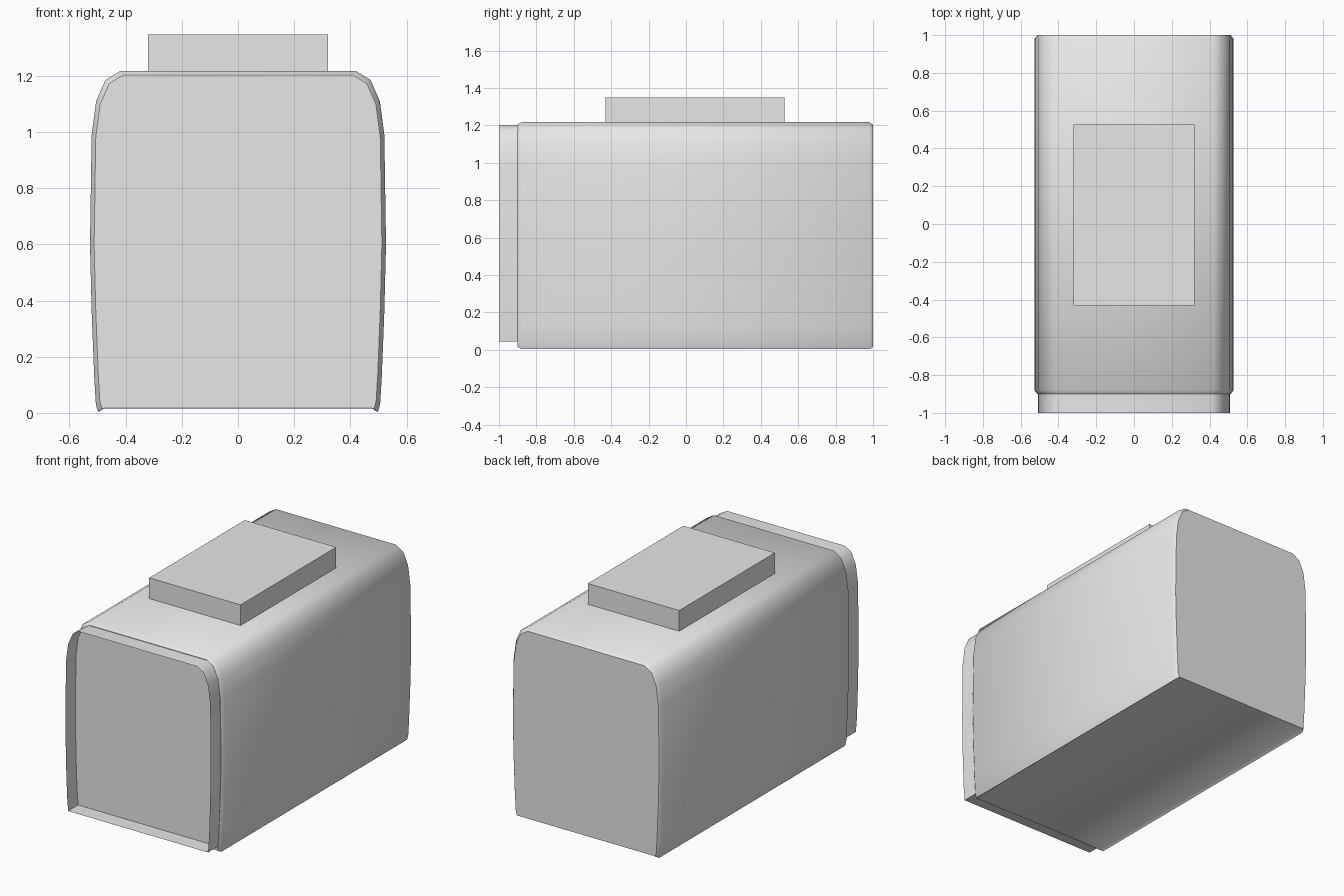
import bpy
import bmesh
import math

cube = bpy.data.objects.get("Cube")
if cube:
    bpy.data.objects.remove(cube, do_unlink=True)

grey = bpy.data.materials.new("light grey")
grey.use_nodes = True
colour = (0.8, 0.8, 0.8, 1)
grey.diffuse_color = colour
grey.node_tree.nodes["Principled BSDF"].inputs["Base Color"].default_value = colour


def finish(bm, name, smooth=True):
    bmesh.ops.recalc_face_normals(bm, faces=bm.faces[:])
    mesh = bpy.data.meshes.new(name)
    bm.to_mesh(mesh)
    bm.free()
    mesh.materials.append(grey)
    obj = bpy.data.objects.new(name, mesh)
    bpy.context.collection.objects.link(obj)
    if smooth:
        bpy.ops.object.select_all(action='DESELECT')
        obj.select_set(True)
        bpy.context.view_layer.objects.active = obj
        bpy.ops.object.shade_smooth_by_angle(angle=math.radians(45))
    return obj


def loft(name, rings, caps):
    """Join mirrored half profiles, given as (y, half profile), along y."""
    bm = bmesh.new()
    loops = []
    for y, half in rings:
        outline = half + [(-x, z) for x, z in reversed(half)]
        loops.append([bm.verts.new((x, y, z)) for x, z in outline])
    n = len(loops[0])
    for a, b in zip(loops, loops[1:]):
        for i in range(n):
            j = (i + 1) % n
            bm.faces.new((a[i], a[j], b[j], b[i]))
    if caps:
        bm.faces.new(loops[0])
        bm.faces.new(loops[-1])
    return finish(bm, name)


# Body: bulging sides, rounded shoulders, softened front and back edges
shell = [(0.485, 0.015), (0.498, 0.003), (0.506, 0.03), (0.512, 0.13),
         (0.521, 0.36), (0.527, 0.6), (0.521, 0.99), (0.505, 1.11),
         (0.472, 1.185), (0.42, 1.217)]
inset = [(x * 0.972, 0.015 + (z - 0.003) * 0.979) for x, z in shell]
inset[0] = (0.475, 0.017)
loft("body", [(-0.9, inset), (-0.88, shell), (0.98, shell), (1.0, inset)], True)

# Open rim standing proud of the recessed front panel
rim = [(0.49, 0.043), (0.497, 0.13), (0.505, 0.36), (0.509, 0.6),
       (0.505, 0.985), (0.49, 1.1), (0.457, 1.175), (0.413, 1.2)]
loft("front_rim", [(-1.0, rim), (-0.895, rim)], False)

# Flat box on the roof
bm = bmesh.new()
bmesh.ops.create_cube(bm, size=1)
bmesh.ops.scale(bm, vec=(0.64, 0.957, 0.14), verts=bm.verts)
bmesh.ops.translate(bm, vec=(0, 0.047, 1.278), verts=bm.verts)
finish(bm, "roof_box", smooth=False)
